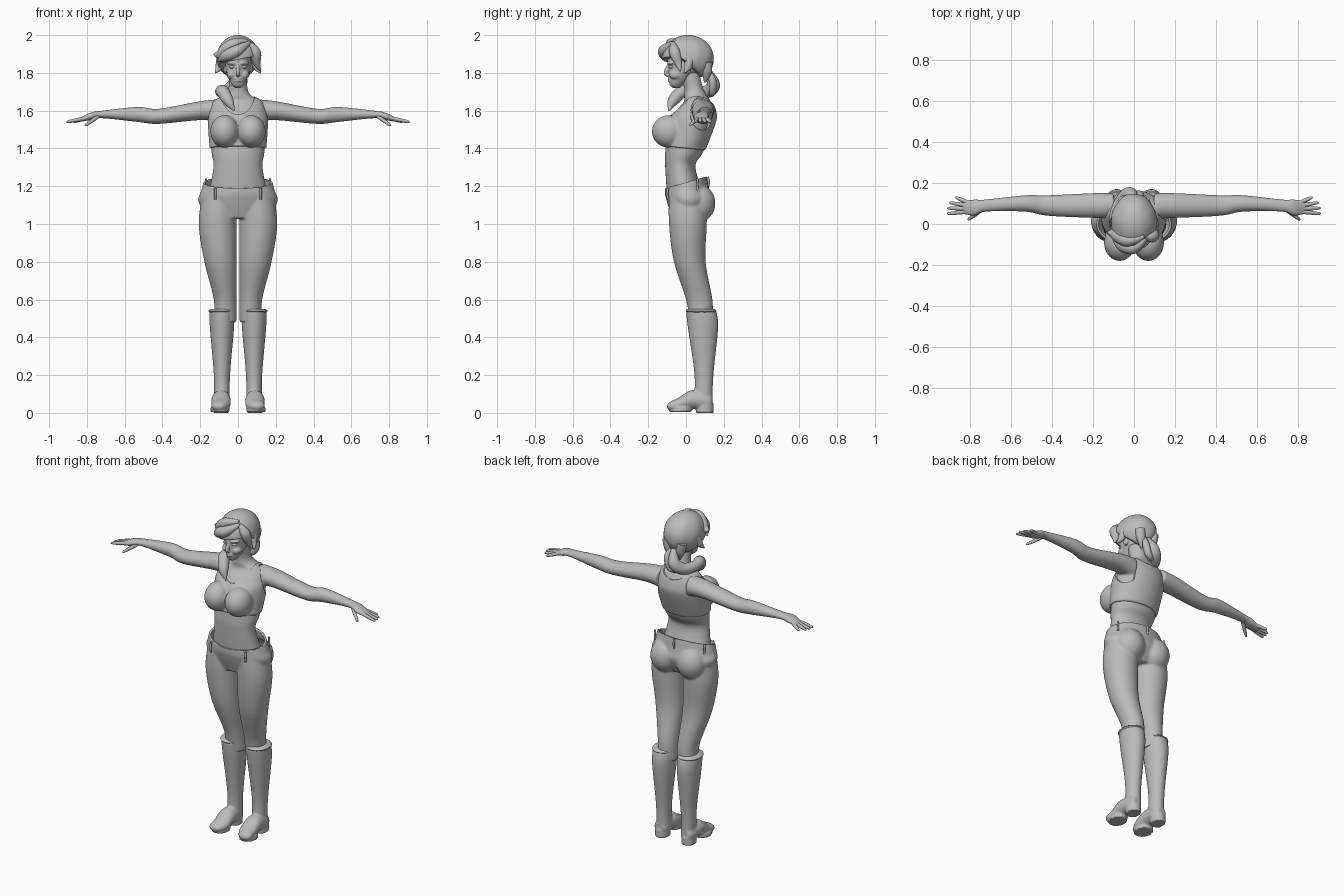
import bpy, bmesh, math
from mathutils import Vector, Matrix

if "Cube" in bpy.data.objects:
    bpy.data.objects.remove(bpy.data.objects["Cube"])

clay = bpy.data.materials.new("plain_grey")
clay.use_nodes = True
GREY = (.5, .5, .5, 1)
clay.diffuse_color = GREY
clay.node_tree.nodes["Principled BSDF"].inputs["Base Color"].default_value = GREY
FRAMES = {"x": ("Y", "Z"), "y": ("X", "Z"), "z": ("X", "Y")}
UNIT = {"X": Vector((1, 0, 0)), "Y": Vector((0, 1, 0)), "Z": Vector((0, 0, 1))}


def spline(keys, steps):
    """Catmull-Rom through rows of numbers."""
    rows = [Vector(key) for key in keys]
    last = len(rows) - 1
    out = []
    for i in range(last):
        before, start, end, after = rows[max(i - 1, 0)], rows[i], rows[i + 1], rows[min(i + 2, last)]
        for s in range(steps):
            t = s / steps
            out.append(start + (end - before) * (t / 2)
                       + (before * 2 - start * 5 + end * 4 - after) * (t * t / 2)
                       + (start * 3 - before - end * 3 + after) * (t ** 3 / 2))
    return out + [rows[last]]


def loft(bm, keys, axis=None, sides=40, steps=6, grow=0):
    """Rows are x, y, z and two radii; without an axis the round rings follow the path."""
    rows = spline(keys, steps)
    last = len(rows) - 1
    rings, side = [], None
    for i, row in enumerate(rows):
        centre = Vector(row[:3])
        if axis:
            side, up = (UNIT[letter] for letter in FRAMES[axis])
        else:
            ahead = (Vector(rows[min(i + 1, last)][:3]) - Vector(rows[max(i - 1, 0)][:3])).normalized()
            side = side - ahead * side.dot(ahead) if side else ahead.orthogonal()
            side.normalize()
            up = ahead.cross(side)
        ring = []
        for k in range(sides):
            angle = math.tau * k / sides
            ring.append(bm.verts.new(centre + side * math.cos(angle) * (row[3] + grow)
                                     + up * math.sin(angle) * (row[-1] + grow)))
        rings.append(ring)
    for low, high in zip(rings, rings[1:]):
        for k in range(sides):
            bm.faces.new((low[k - 1], low[k], high[k], high[k - 1]))
    bm.faces.new(rings[0])
    bm.faces.new(rings[-1])


def column(bm, x, rows, **options):
    """Upright loft; rows are z, y, width radius, depth radius."""
    loft(bm, [(x, y, z, wide, deep) for z, y, wide, deep in rows], "z", **options)


def ball(bm, centre, radii):
    place = Matrix.Translation(centre) @ Matrix.Diagonal((*radii, 1))
    return bmesh.ops.create_uvsphere(bm, u_segments=40, v_segments=28, radius=1, matrix=place)["verts"]


def mirror(bm):
    copied = bmesh.ops.duplicate(bm, geom=bm.verts[:] + bm.edges[:] + bm.faces[:])["geom"]
    for item in copied:
        if isinstance(item, bmesh.types.BMVert):
            item.co.x *= -1


def bake(ob):
    graph = bpy.context.evaluated_depsgraph_get()
    mesh = bpy.data.meshes.new_from_object(ob.evaluated_get(graph))
    ob.modifiers.clear()
    ob.data = mesh


def finish(bm, name, voxel=0, smooth=4, angle=50):
    """Turn the bmesh into a shaded object, fusing its volumes when a voxel size is given."""
    bmesh.ops.recalc_face_normals(bm, faces=bm.faces[:])
    mesh = bpy.data.meshes.new(name)
    bm.to_mesh(mesh)
    bm.free()
    mesh.materials.append(clay)
    ob = bpy.data.objects.new(name, mesh)
    bpy.context.collection.objects.link(ob)
    if voxel:
        fuse = ob.modifiers.new("fuse", "REMESH")
        fuse.mode, fuse.voxel_size = "VOXEL", voxel
        soften = ob.modifiers.new("soften", "SMOOTH")
        soften.factor, soften.iterations = .5, smooth
        bake(ob)
    bpy.ops.object.select_all(action="DESELECT")
    ob.select_set(True)
    bpy.context.view_layer.objects.active = ob
    bpy.ops.object.shade_smooth_by_angle(angle=math.radians(angle))
    return ob


# Skin: torso, neck and both arms in one surface
torso = [(1.14, 0, .16, .1), (1.3, -.03, .13, .08), (1.38, -.01, .14, .1), (1.54, .03, .15, .12),
         (1.6, .05, .14, .1), (1.65, .06, .12, .07), (1.68, .05, .07, .06), (1.72, .04, .05, .05),
         (1.8, .02, .05, .05)]
bm = bmesh.new()
loft(bm, [(.1, .09, 1.6, .06, .06), (.2, .09, 1.6, .06, .05), (.42, .09, 1.57, .05, .04),
          (.53, .1, 1.58, .04, .04), (.72, .09, 1.58, .03, .02), (.78, .08, 1.57, .04, .02),
          (.84, .08, 1.55, .03, .01)], "x")
mirror(bm)
column(bm, 0, torso)
finish(bm, "body_skin", voxel=.006)

# Fingers fan out from the palm, with the thumb in front
bm = bmesh.new()
digits = [((.74, .07, 1.57), (.81, .02, 1.52))]
for i in range(4):
    digits.append(((.81, .06 + .015 * i, 1.56), (.91 - .01 * max(0, i - 1) ** 2, .05 + .027 * i, 1.54)))
for root, tip in digits:
    root, tip = Vector(root), Vector(tip)
    loft(bm, [(*root, .01), (*root.lerp(tip, .5), .01), (*root.lerp(tip, .9), .007), (*tip, .002)], sides=12)
mirror(bm)
finish(bm, "fingers")

# Cropped top: a grown copy of the chest with neck and arm openings cut away
bm = bmesh.new()
column(bm, 0, torso[2:7], sides=64, grow=.009)
for v in bm.verts:
    v.co.z = max(v.co.z, 1.4 - .1 * v.co.y)
for side in (-1, 1):
    ball(bm, (side * .07, -.09, 1.49), (.076, .09, .086))
top = finish(bm, "cropped_top", voxel=.006)
bm = bmesh.new()
loft(bm, [(.1, .09, 1.59, .06, .09), (.3, .09, 1.59, .09, .11)], "x")
mirror(bm)
openings = [finish(bm, "arm_openings")]
for start, end, drop in ((-.2, .06, .12), (.05, .25, .07)):
    bm = bmesh.new()
    loft(bm, [(0, y, 1.7, .09, drop) for y in (start, end)], "y")
    openings.append(finish(bm, "neck_opening"))
for opening in openings:
    cut = top.modifiers.new("cut", "BOOLEAN")
    cut.object, cut.operation = opening, "DIFFERENCE"
bake(top)
for opening in openings:
    bpy.data.objects.remove(opening)

# Trousers: legs, hips and seat fused, then trimmed along a sloping waistline
bm = bmesh.new()
leg = [(.48, .08, .06, .06), (.6, .07, .06, .07), (.8, .02, .085, .084), (1, .01, .1, .1), (1.16, .01, .09, .1)]
loft(bm, [(wide + .008, y, z, wide, deep) for z, y, wide, deep in leg], "z")
ball(bm, (.09, .065, 1.11), (.09, .09, .1))
mirror(bm)
column(bm, 0, [(1.03, .01, .16, .08), (1.12, .015, .21, .117), (1.18, .005, .194, .117), (1.3, 0, .16, .1)])
trousers = finish(bm, "trousers", voxel=.007)
bm = bmesh.new()
bm.from_mesh(trousers.data)
bmesh.ops.bisect_plane(bm, geom=bm.verts[:] + bm.edges[:] + bm.faces[:], plane_co=(0, 0, 1.22),
                       plane_no=(0, -.28, 1), clear_outer=True)
bm.to_mesh(trousers.data)
bm.free()
cloth = trousers.modifiers.new("cloth", "SOLIDIFY")
cloth.thickness = .012

# Belt loops
bm = bmesh.new()
for x, y, z in ((.12, -.095, 1.16), (.17, .06, 1.21), (0, .115, 1.22)):
    loft(bm, [(x, y + .05 * y * (1 - h * h), z + .03 * h, .006) for h in (-1, 0, 1)], sides=10)
mirror(bm)
finish(bm, "belt_loops")

# Boots: shaft, foot and heel fused, with a cuff at the top
bm = bmesh.new()
column(bm, .085, [(.54, .08, .066, .08), (.45, .09, .064, .08), (.2, .095, .043, .05), (.04, .09, .042, .05)])
loft(bm, [(.09, .14, .06, .02, .03), (.09, .12, .06, .04, .04), (.09, .03, .07, .05, .05),
          (.09, -.04, .045, .05, .035), (.1, -.08, .036, .04, .025), (.1, -.1, .035, .02, .01)], "y")
column(bm, .09, [(z, .1, .042, .046) for z in (0, .05)])
column(bm, .095, [(z, -.03, .05, .06) for z in (.005, .03)])
mirror(bm)
finish(bm, "boots", voxel=.006)
bm = bmesh.new()
column(bm, .087, [(z, .08, wide, wide + .012) for z, wide in ((.53, .06), (.54, .07), (.55, .06))])
mirror(bm)
finish(bm, "boot_cuffs")

# Head with cheeks, ears, brows, nose and lips
bm = bmesh.new()
ball(bm, (.034, -.055, 1.79), (.026, .035, .025))
ball(bm, (.068, .01, 1.825), (.01, .018, .03))
loft(bm, [(.01, -.09, 1.85, .007), (.03, -.09, 1.853, .008), (.055, -.068, 1.85, .006)], sides=12)
mirror(bm)
column(bm, 0, [(1.72, -.05, .015, .018), (1.74, -.05, .034, .037), (1.8, -.016, .06, .077),
               (1.84, -.006, .067, .088), (1.9, 0, .07, .1), (1.95, .01, .06, .08)])
loft(bm, [(0, -.09, 1.85, .007), (0, -.107, 1.8, .012), (0, -.09, 1.785, .008)], sides=12)
for z in (1.758, 1.77):
    ball(bm, (0, -.085, z), (.022, .013, .006))
finish(bm, "head", voxel=.004)
bm = bmesh.new()
ball(bm, (.03, -.078, 1.832), (.015, .014, .009))
mirror(bm)
finish(bm, "eyes")

# Hair cap with a slanted fringe line, plus loose locks
bm = bmesh.new()
for v in ball(bm, (0, .01, 1.88), (.112, .138, .12)):
    wave = 1 + .012 * math.sin(9 * math.atan2(v.co.x - .04, v.co.y) + 30 * v.co.z)
    v.co.x, v.co.y = v.co.x * wave, v.co.y * wave
    v.co.z = max(v.co.z, 1.87 + .2 * v.co.x - .8 * max(0, v.co.y + .04))
finish(bm, "hair_cap", angle=70)
bm = bmesh.new()
for lock in ([(.06, -.07, 1.96, .01), (0, -.115, 1.92, .03), (-.06, -.1, 1.89, .03), (-.11, -.05, 1.86, .004)],
             [(.05, -.06, 1.97, .01), (-.03, -.08, 1.95, .03), (-.09, -.05, 1.9, .03), (-.13, -.04, 1.9, .003)],
             [(.06, -.07, 1.96, .01), (.09, -.06, 1.91, .03), (.1, -.04, 1.85, .02), (.12, -.03, 1.81, .003)]):
    loft(bm, lock, sides=14)
for side in (-1, 1):
    loft(bm, [(side * .09, .02, 1.88, .024), (side * .1, .01, 1.83, .02), (side * .12, -.01, 1.8, .003)], sides=14)
    loft(bm, [(side * .05, .11, 1.86, .03), (side * .04, .11, 1.8, .025), (side * .03, .1, 1.75, .005)], sides=14)
finish(bm, "hair_locks")

# Ponytail wrapping the neck and hanging over the right shoulder
bm = bmesh.new()
loft(bm, [(0, .11, 1.82, .015), (-.02, .145, 1.74, .035), (-.06, .11, 1.7, .034), (-.09, .04, 1.7, .03),
          (-.08, -.02, 1.7, .034), (-.05, -.07, 1.65, .028), (-.02, -.09, 1.6, .004)], sides=20)
loft(bm, [(.02, .12, 1.81, .01), (.03, .14, 1.76, .02), (.01, .14, 1.7, .02), (-.03, .13, 1.68, .008)], sides=14)
finish(bm, "ponytail")
